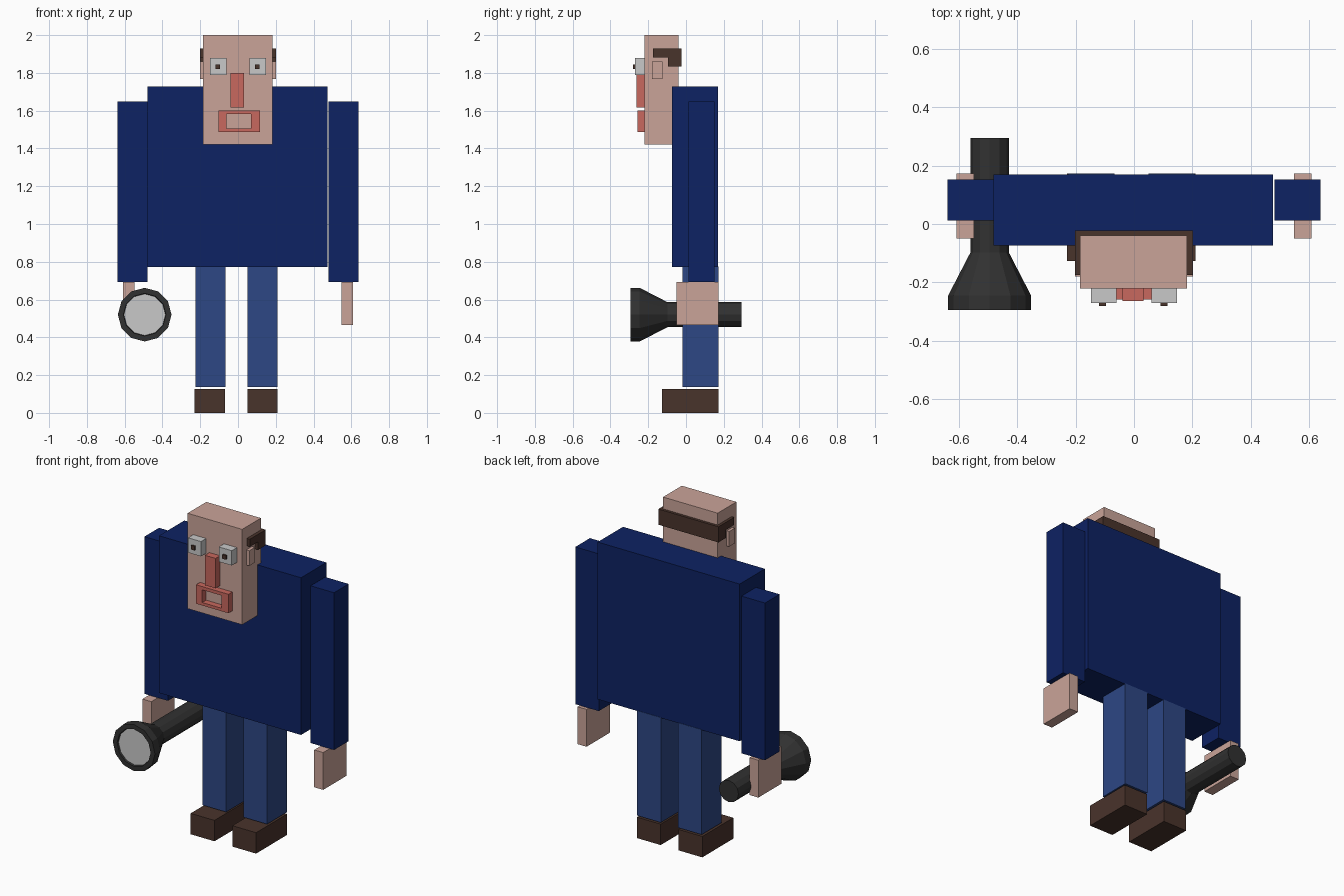
import bpy
import bmesh
import math
from mathutils import Vector

cube = bpy.data.objects.get("Cube")
if cube:
    bpy.data.objects.remove(cube, do_unlink=True)


def linear(c):
    c /= 255
    return c / 12.92 if c <= 0.04045 else ((c + 0.055) / 1.055) ** 2.4


def material(name, *rgb):
    m = bpy.data.materials.new(name)
    m.use_nodes = True
    color = [linear(c) for c in rgb] + [1]
    m.diffuse_color = color
    m.node_tree.nodes["Principled BSDF"].inputs["Base Color"].default_value = color
    return m


skin = material("skin", 202, 164, 153)
navy = material("navy_cloth", 13, 34, 99)
denim = material("blue_denim", 45, 71, 133)
brown = material("dark_brown", 73, 51, 43)
red = material("reddish_skin", 200, 104, 94)
white = material("pale_grey", 201, 201, 201)
black = material("charcoal", 49, 49, 49)


def finish(name, bm, *mats):
    bmesh.ops.recalc_face_normals(bm, faces=bm.faces)
    mesh = bpy.data.meshes.new(name)
    bm.to_mesh(mesh)
    bm.free()
    for m in mats:
        mesh.materials.append(m)
    obj = bpy.data.objects.new(name, mesh)
    bpy.context.collection.objects.link(obj)
    return obj


def box(name, mat, x, y, z):
    """Box from (min, max) pairs on each axis."""
    bm = bmesh.new()
    bmesh.ops.create_cube(bm, size=1)
    for v in bm.verts:
        v.co = [r[0] if c < 0 else r[1] for c, r in zip(v.co, (x, y, z))]
    return finish(name, bm, mat)


def extrude(bm, offset):
    geom = bmesh.ops.extrude_face_region(bm, geom=bm.faces[:])["geom"]
    verts = [g for g in geom if isinstance(g, bmesh.types.BMVert)]
    bmesh.ops.translate(bm, verts=verts, vec=Vector(offset))


# Body
box("torso", navy, (-0.48, 0.475), (-0.073, 0.17), (0.772, 1.728))
box("head", skin, (-0.185, 0.182), (-0.22, -0.04), (1.42, 2.0))

# Limbs, ears and eyes on each side
for side, s in (("right", -1), ("left", 1)):
    def pair(name, mat, x, y, z, shift=0.0):
        xs = sorted((s * x[0] + shift, s * x[1] + shift))
        box(side + "_" + name, mat, xs, y, z)

    pair("sleeve", navy, (0.48, 0.638), (0.012, 0.152), (0.692, 1.648))
    pair("hand", skin, (0.548, 0.608), (-0.05, 0.173), (0.465, 0.692))
    pair("leg", denim, (0.058, 0.217), (-0.018, 0.172), (0.137, 0.775), -0.009)
    pair("shoe", brown, (0.06, 0.22), (-0.126, 0.172), (0, 0.127), -0.01)
    pair("ear", skin, (0.17, 0.202), (-0.18, -0.125), (1.768, 1.86))
    pair("eye", white, (0.06, 0.147), (-0.27, -0.215), (1.79, 1.88))
    pair("pupil", brown, (0.093, 0.117), (-0.28, -0.265), (1.82, 1.845), -0.003)

box("nose", red, (-0.039, 0.033), (-0.263, -0.215), (1.618, 1.8))

# Lips: a rectangular frame around an opening
bm = bmesh.new()


def rectangle(x0, x1, z0, z1):
    return [bm.verts.new((x, -0.258, z))
            for x, z in ((x0, z0), (x1, z0), (x1, z1), (x0, z1))]


outer = rectangle(-0.102, 0.116, 1.487, 1.602)
inner = rectangle(-0.06, 0.07, 1.505, 1.582)
for i in range(4):
    j = (i + 1) % 4
    bm.faces.new((outer[i], outer[j], inner[j], inner[i]))
extrude(bm, (0, 0.043, 0))
finish("lips", bm, red)

# Hair: stepped side profile extruded across the head
bm = bmesh.new()
profile = [(-0.175, 1.928), (-0.023, 1.928), (-0.023, 1.833),
           (-0.095, 1.833), (-0.095, 1.882), (-0.175, 1.882)]
bm.faces.new([bm.verts.new((-0.202, y, z)) for y, z in profile])
extrude(bm, (0.404, 0, 0))
finish("hair", bm, brown)

# Flashlight: turned profile along y, with a recessed lens
bm = bmesh.new()
SIDES = 12
rings = []
for y, r in ((0.295, 0.066), (-0.098, 0.066), (-0.245, 0.142),
             (-0.295, 0.142), (-0.295, 0.113), (-0.285, 0.11)):
    rings.append([bm.verts.new((-0.494 + r * math.cos(a), y, 0.52 + r * math.sin(a)))
                  for a in (math.tau * i / SIDES for i in range(SIDES))])
for a, b in zip(rings, rings[1:]):
    for i in range(SIDES):
        j = (i + 1) % SIDES
        bm.faces.new((a[i], a[j], b[j], b[i]))
bm.faces.new(rings[0])
lens = bm.faces.new(rings[-1])
lens.material_index = 1
finish("flashlight", bm, black, white)
